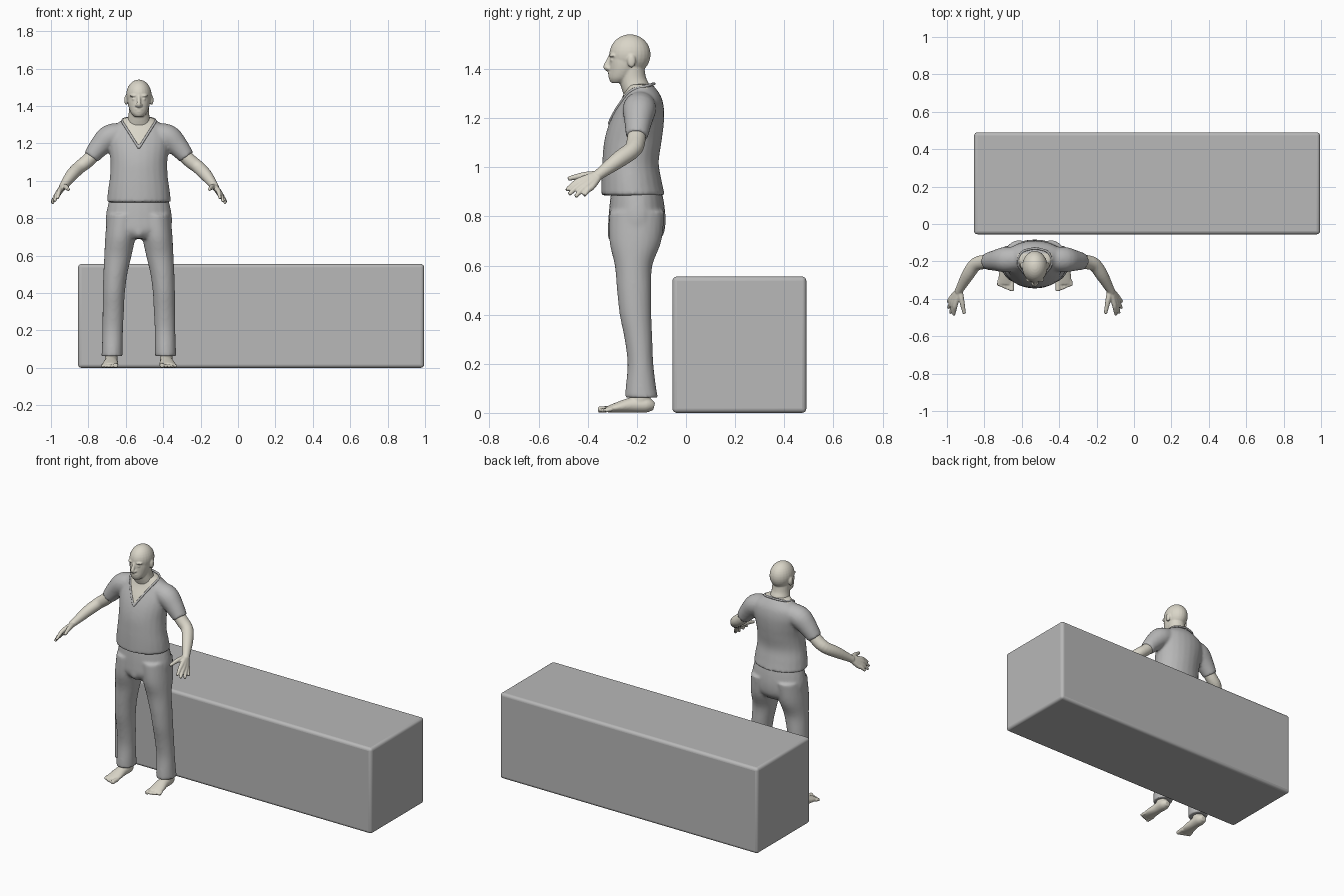
import bpy, bmesh, math
from mathutils import Vector, Matrix
from mathutils.bvhtree import BVHTree

if "Cube" in bpy.data.objects:
    bpy.data.objects.remove(bpy.data.objects["Cube"])

CX = -0.53  # centre line of the figure


def material(name, rgb):
    m = bpy.data.materials.new(name)
    m.diffuse_color = (*rgb, 1)
    m.use_nodes = True
    m.node_tree.nodes["Principled BSDF"].inputs["Base Color"].default_value = m.diffuse_color
    return m


GREY = material("cloth_grey", (0.48, 0.48, 0.48))
SKIN = material("pale_skin", (0.70, 0.67, 0.58))


def catmull(rows, steps):
    """Smooth rows of numbers into more rows."""
    out = []
    for i in range(len(rows) - 1):
        p = [rows[max(i - 1, 0)], rows[i], rows[i + 1], rows[min(i + 2, len(rows) - 1)]]
        for k in range(steps):
            t = k / steps
            out.append([0.5 * (2 * b + (c - a) * t + (2 * a - 5 * b + 4 * c - d) * t * t
                               + (3 * b - a - 3 * c + d) * t ** 3) for a, b, c, d in zip(*p)])
    return out + [list(rows[-1])]


def loft(bm, rows, s=1, follow=False, sides=24, steps=4):
    """Skin elliptical rings (x, y, z, rx, ry); s=-1 mirrors across the figure."""
    pts = catmull(rows, steps)
    cs = [Vector((CX + s * p[0], p[1], p[2])) for p in pts]
    whole = (cs[-1] - cs[0]).normalized()
    ref = Vector((0, 0, 1)) if abs(whole.y) > 0.7 else Vector((0, 1, 0))
    rings = []
    for i, (c, p) in enumerate(zip(cs, pts)):
        u, v = Vector((1, 0, 0)), Vector((0, 1, 0))
        if follow:
            t = (cs[min(i + 1, len(cs) - 1)] - cs[max(i - 1, 0)]).normalized()
            u = ref.cross(t).normalized()
            v = t.cross(u)
        rings.append([bm.verts.new(c + u * p[3] * math.cos(a) + v * p[4] * math.sin(a))
                      for a in (2 * math.pi * k / sides for k in range(sides))])
    for r, q in zip(rings, rings[1:]):
        for k in range(sides):
            n = (k + 1) % sides
            bm.faces.new((r[k], r[n], q[n], q[k]))
    bm.faces.new(rings[0])
    bm.faces.new(rings[-1])


def slabs(rows):
    """Turn (x, z, rx, y_front, y_back) into loft rows."""
    return [(x, (f + b) / 2, z, rx, (b - f) / 2) for x, z, rx, f, b in rows]


def ball(bm, x, y, z, rx, ry, rz):
    m = Matrix.Translation((CX + x, y, z)) @ Matrix.Diagonal((rx, ry, rz, 1))
    bmesh.ops.create_uvsphere(bm, u_segments=24, v_segments=16, radius=1, matrix=m)


def fuse(name, bm, mat, voxel, smooth=4):
    """Merge overlapping volumes into one smooth skin."""
    bmesh.ops.recalc_face_normals(bm, faces=bm.faces)
    me = bpy.data.meshes.new(name)
    bm.to_mesh(me)
    bm.free()
    ob = bpy.data.objects.new(name, me)
    bpy.context.collection.objects.link(ob)
    r = ob.modifiers.new("fuse", "REMESH")
    r.mode, r.voxel_size, r.use_smooth_shade = "VOXEL", voxel, True
    f = ob.modifiers.new("relax", "SMOOTH")
    f.factor, f.iterations = 0.5, smooth
    dg = bpy.context.evaluated_depsgraph_get()
    ob.data = bpy.data.meshes.new_from_object(ob.evaluated_get(dg))
    ob.modifiers.clear()
    ob.data.materials.clear()
    ob.data.materials.append(mat)
    for p in ob.data.polygons:
        p.material_index = 0
        p.use_smooth = True
    return ob


# Long block behind the figure
bpy.ops.mesh.primitive_cube_add(size=1, location=(0.07, 0.2175, 0.2775))
block = bpy.context.object
block.name = "bench_block"
block.scale = (1.85, 0.545, 0.555)
bpy.ops.object.transform_apply(location=False, rotation=False, scale=True)
bev = block.modifiers.new("rounded_edges", "BEVEL")
bev.width, bev.segments = 0.018, 4
block.data.materials.append(GREY)
bpy.ops.object.shade_smooth_by_angle()

# Trousers: pelvis and two legs
bm = bmesh.new()
loft(bm, slabs([(0, .93, .15, -.30, -.105), (0, .86, .168, -.31, -.09), (0, .79, .178, -.316, -.083),
                (0, .73, .165, -.316, -.09), (0, .69, .11, -.29, -.12)]))
ball(bm, 0, -.285, .73, .035, .035, .04)
for s in (1, -1):
    loft(bm, slabs([(.085, .82, .085, -.312, -.086), (.099, .70, .081, -.312, -.10),
                    (.112, .60, .073, -.290, -.137), (.126, .50, .064, -.281, -.141),
                    (.134, .40, .059, -.270, -.141), (.137, .30, .057, -.250, -.137),
                    (.140, .20, .055, -.238, -.133), (.142, .10, .056, -.246, -.121),
                    (.143, .062, .057, -.249, -.114)]), s)
fuse("trousers", bm, GREY, .009)

# Shirt: torso and short sleeves
bm = bmesh.new()
loft(bm, slabs([(0, .885, .172, -.345, -.086), (0, .95, .165, -.344, -.10), (0, 1.02, .155, -.341, -.111),
                (0, 1.10, .152, -.334, -.10), (0, 1.17, .160, -.316, -.091), (0, 1.23, .166, -.290, -.089),
                (0, 1.28, .150, -.262, -.098), (0, 1.315, .105, -.248, -.118), (0, 1.338, .078, -.24, -.138)]))
for s in (1, -1):
    loft(bm, [(.08, -.185, 1.255, .055, .06), (.155, -.19, 1.235, .066, .068), (.21, -.195, 1.183, .056, .056),
              (.256, -.20, 1.126, .043, .045)], s, follow=True)
shirt = fuse("shirt", bm, GREY, .009)

# Open V neck: cut the shirt along the neckline and colour the inside as skin
V_TIP, V_TOP, V_HALF = 1.175, 1.315, .088
shirt.data.materials.append(SKIN)
bm = bmesh.new()
bm.from_mesh(shirt.data)
for s in (1, -1):
    bmesh.ops.bisect_plane(bm, geom=bm.verts[:] + bm.edges[:] + bm.faces[:], plane_co=(CX, 0, V_TIP),
                           plane_no=Vector((s * (V_TOP - V_TIP), 0, -V_HALF)).normalized())
for f in bm.faces:
    c = f.calc_center_median()
    if c.y < -.16 and abs(c.x - CX) < V_HALF * (c.z - V_TIP) / (V_TOP - V_TIP):
        f.material_index = 1
tree = BVHTree.FromBMesh(bm)
bm.to_mesh(shirt.data)
bm.free()

# Collar trim laid on the shirt surface and round the back of the neck
side = []
for i in range(9):
    t = i / 8
    x, z = V_HALF * t, V_TIP + (V_TOP - V_TIP) * t
    hit = tree.ray_cast(Vector((CX + x, -1, z)), Vector((0, 1, 0)))[0]
    y = hit.y if hit and hit.y < -.18 else -.20
    side.append((x, y, z, .007, .007))
side += [(.084, -.172, 1.328, .007, .007), (.058, -.142, 1.336, .007, .007)]
bm = bmesh.new()
for s in (1, -1):
    loft(bm, side + [(0, -.13, 1.340, .007, .007)], s, follow=True, sides=10, steps=2)
fuse("collar_trim", bm, GREY, .004, 2)

# Head, face and neck
bm = bmesh.new()
ball(bm, 0, -.228, 1.459, .068, .084, .082)
loft(bm, slabs([(0, 1.343, .024, -.305, -.25), (0, 1.362, .042, -.314, -.215), (0, 1.395, .055, -.313, -.19),
                (0, 1.43, .061, -.312, -.175), (0, 1.47, .060, -.308, -.17)]))
loft(bm, [(0, -.19, 1.27, .075, .055), (0, -.208, 1.335, .059, .059), (0, -.218, 1.37, .054, .054),
          (0, -.225, 1.43, .054, .054)])
loft(bm, [(0, -.306, 1.452, .009, .009), (0, -.317, 1.43, .010, .010), (0, -.324, 1.408, .013, .013),
          (0, -.312, 1.398, .013, .010)], follow=True)
ball(bm, 0, -.308, 1.382, .022, .010, .006)
ball(bm, 0, -.307, 1.371, .019, .010, .006)
for s in (1, -1):
    ball(bm, s * .026, -.297, 1.455, .024, .016, .007)
    ball(bm, s * .026, -.297, 1.437, .012, .012, .008)
    ball(bm, s * .013, -.316, 1.403, .008, .010, .007)
    ball(bm, s * .068, -.222, 1.432, .010, .017, .027)
fuse("head", bm, SKIN, .0045, 3)

# Arms with hands: (knuckle, fingertip) for index to little finger
FINGERS = [((.424, -.428, .948), (.434, -.487, .906)), ((.433, -.415, .937), (.451, -.477, .889)),
           ((.438, -.400, .927), (.463, -.450, .880)), ((.437, -.383, .921), (.466, -.415, .885))]
for s, label in ((1, "left"), (-1, "right")):
    bm = bmesh.new()
    loft(bm, [(.20, -.198, 1.18, .036, .036), (.27, -.203, 1.11, .037, .038), (.318, -.217, 1.072, .035, .036),
              (.358, -.272, 1.032, .033, .034), (.398, -.342, .980, .023, .024),
              (.412, -.365, .963, .019, .021)], s, follow=True)
    for a, b in FINGERS:
        mid = [(p + q) / 2 for p, q in zip(a, b)]
        mid[2] += .004
        loft(bm, [(.402, -.348, .973, .016, .016), (*a, .0135, .0135), (*mid, .011, .011),
                  (*b, .008, .008)], s, follow=True, sides=12)
    loft(bm, [(.402, -.352, .970, .016, .016), (.390, -.415, .967, .014, .014),
              (.377, -.480, .953, .009, .009)], s, follow=True, sides=12)
    fuse(label + "_arm", bm, SKIN, .0045, 2)

    # Bare foot with ankle and five toes
    bm = bmesh.new()
    loft(bm, [(.146, -.13, .026, .018, .016), (.147, -.16, .032, .034, .031), (.148, -.22, .032, .035, .031),
              (.152, -.28, .022, .042, .021), (.154, -.322, .014, .040, .012)], s, follow=True)
    loft(bm, [(.145, -.182, .12, .033, .036), (.147, -.185, .06, .034, .040), (.147, -.19, .035, .032, .042)], s)
    for i in range(5):
        x, r = .122 + .0165 * i + (.004 if i else 0), .013 if i == 0 else .009
        loft(bm, [(x, -.30, .016, r, r), (x + .002, -.358 + .007 * i, r, r, r)], s, follow=True, sides=12)
    fuse(label + "_foot", bm, SKIN, .0045, 2)
